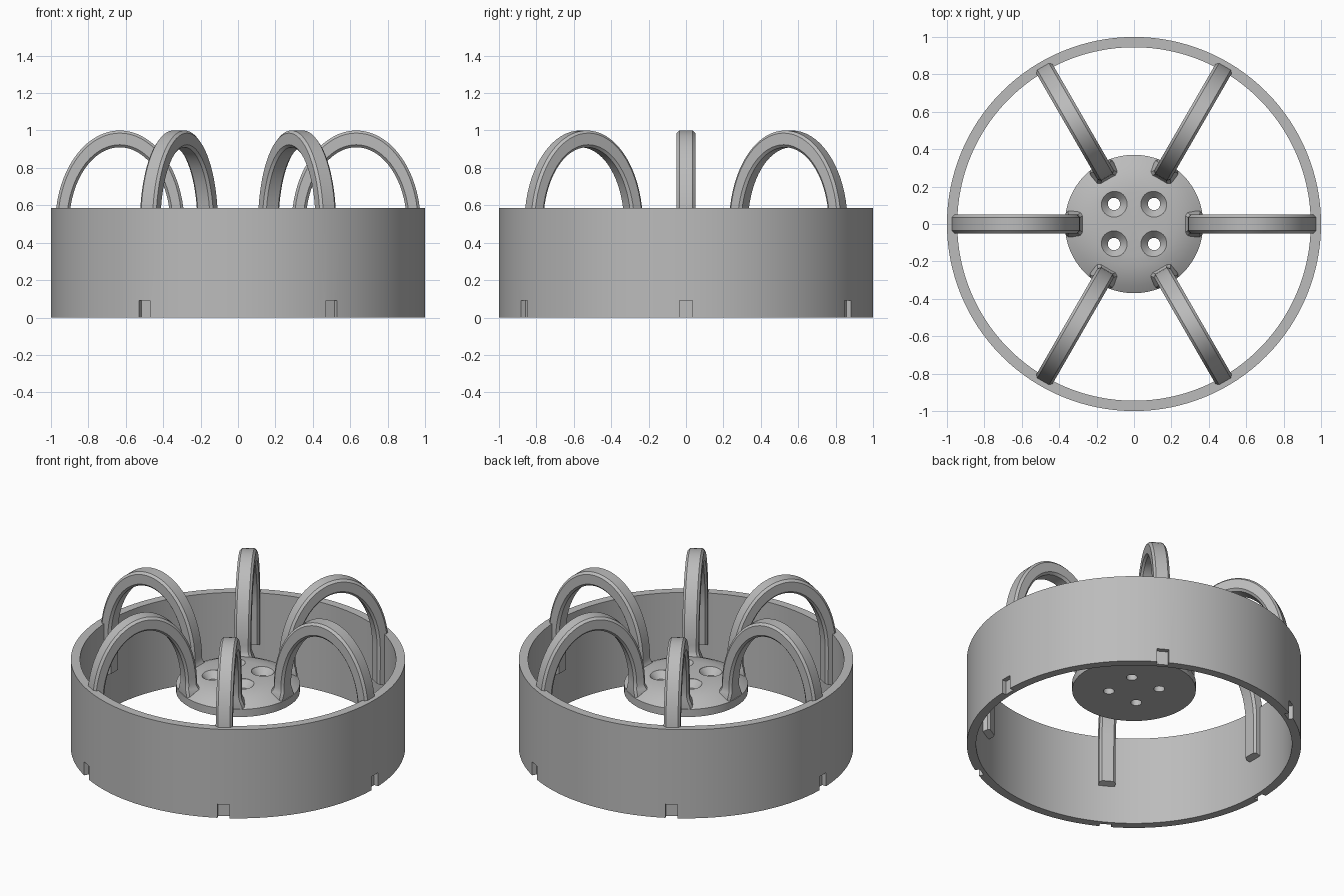
import bpy, bmesh
from math import sin, cos, pi, radians
from mathutils import Matrix, Vector

if "Cube" in bpy.data.objects:
    bpy.data.objects.remove(bpy.data.objects["Cube"], do_unlink=True)

grey = bpy.data.materials.new("plain grey")
grey.use_nodes = True
GREY = (0.5, 0.5, 0.5, 1)
grey.diffuse_color = GREY
grey.node_tree.nodes["Principled BSDF"].inputs["Base Color"].default_value = GREY


def make(name, bm):
    bmesh.ops.recalc_face_normals(bm, faces=bm.faces)
    mesh = bpy.data.meshes.new(name)
    bm.to_mesh(mesh)
    bm.free()
    mesh.materials.append(grey)
    ob = bpy.data.objects.new(name, mesh)
    bpy.context.collection.objects.link(ob)
    return ob


def activate(ob):
    bpy.ops.object.select_all(action='DESELECT')
    ob.select_set(True)
    bpy.context.view_layer.objects.active = ob


def smooth(ob, angle=30):
    activate(ob)
    bpy.ops.object.shade_smooth_by_angle(angle=radians(angle))


def lathe(name, profile, steps=128, closed=False):
    """Revolve (radius, z) points around the z axis."""
    bm = bmesh.new()
    vs = [bm.verts.new((r, 0, z)) for r, z in profile]
    edges = [bm.edges.new(p) for p in zip(vs, vs[1:])]
    if closed:
        edges.append(bm.edges.new((vs[-1], vs[0])))
    bmesh.ops.spin(bm, geom=vs + edges, axis=(0, 0, 1), cent=(0, 0, 0),
                   angle=2 * pi, steps=steps)
    bmesh.ops.remove_doubles(bm, verts=bm.verts, dist=1e-5)
    return make(name, bm)


def cut(ob, cutter):
    cutter.hide_render = True
    activate(ob)
    mod = ob.modifiers.new("cut", 'BOOLEAN')
    mod.operation = 'DIFFERENCE'
    mod.solver = 'EXACT'
    mod.object = cutter
    bpy.ops.object.modifier_apply(modifier=mod.name)
    bpy.data.objects.remove(cutter, do_unlink=True)


ARM_ANGLES = [i * pi / 3 for i in range(6)]

# Outer ring with shallow notches along the bottom edge
ring = lathe("outer_ring", [(0.945, 0), (1, 0), (1, 0.585), (0.945, 0.585)], closed=True)
bm = bmesh.new()
for a in ARM_ANGLES:
    bmesh.ops.create_cube(bm, size=1, matrix=Matrix.Rotation(a, 4, 'Z')
                          @ Matrix.Translation((1.02, 0, 0.04))
                          @ Matrix.Diagonal((0.1, 0.07, 0.1, 1)))
cut(ring, make("notch_cutter", bm))
smooth(ring)

# Domed hub with four countersunk holes
hub = lathe("hub", [(0, 0.375), (0.37, 0.375), (0.37, 0.425), (0.33, 0.45),
                    (0.28, 0.472), (0.23, 0.486), (0.17, 0.493), (0, 0.495)], 96)
for sx in (-1, 1):
    for sy in (-1, 1):
        hole = lathe("hole_cutter", [(0, 0.3), (0.033, 0.3), (0.033, 0.45),
                                     (0.07, 0.492), (0.07, 0.6), (0, 0.6)], 32)
        hole.data.transform(Matrix.Translation((0.107 * sx, 0.107 * sy, 0)))
        cut(hub, hole)
smooth(hub)


# Arched arms: chamfered bar swept over a half ellipse, with a flared foot
def arm(name, angle):
    mid, spring, steps = 0.632, 0.5, 36
    # each station: outer point, inner point, half width
    stations = [((0.977, 0.24), (0.902, 0.26), 0.05)]
    for i in range(steps + 1):
        t = pi * i / steps
        c, s = cos(t), sin(t)
        stations.append(((mid + 0.345 * c, spring + 0.5 * s),
                         (mid + 0.27 * c, spring + 0.41 * s), 0.05))
    stations += [((0.278, 0.475), (0.366, 0.475), 0.056),
                 ((0.262, 0.455), (0.366, 0.44), 0.07),
                 ((0.262, 0.4), (0.366, 0.4), 0.07)]
    bm = bmesh.new()
    rings = []
    for outer, inner, w in stations:
        o = Vector((outer[0], 0, outer[1]))
        n = Vector((inner[0], 0, inner[1]))
        ch = 0.014
        d = (n - o).normalized() * ch
        side = Vector((0, w, 0))
        edge = Vector((0, w - ch, 0))
        loop = [o - edge, o + edge, o + d + side, n - d + side,
                n + edge, n - edge, n - d - side, o + d - side]
        rings.append([bm.verts.new(p) for p in loop])
    for a, b in zip(rings, rings[1:]):
        for k in range(8):
            j = (k + 1) % 8
            bm.faces.new((a[k], a[j], b[j], b[k]))
    bm.faces.new(rings[0])
    bm.faces.new(rings[-1])
    bm.transform(Matrix.Rotation(angle, 4, 'Z'))
    smooth(make(name, bm))


for i, a in enumerate(ARM_ANGLES):
    arm(f"arched_arm_{i + 1}", a)
